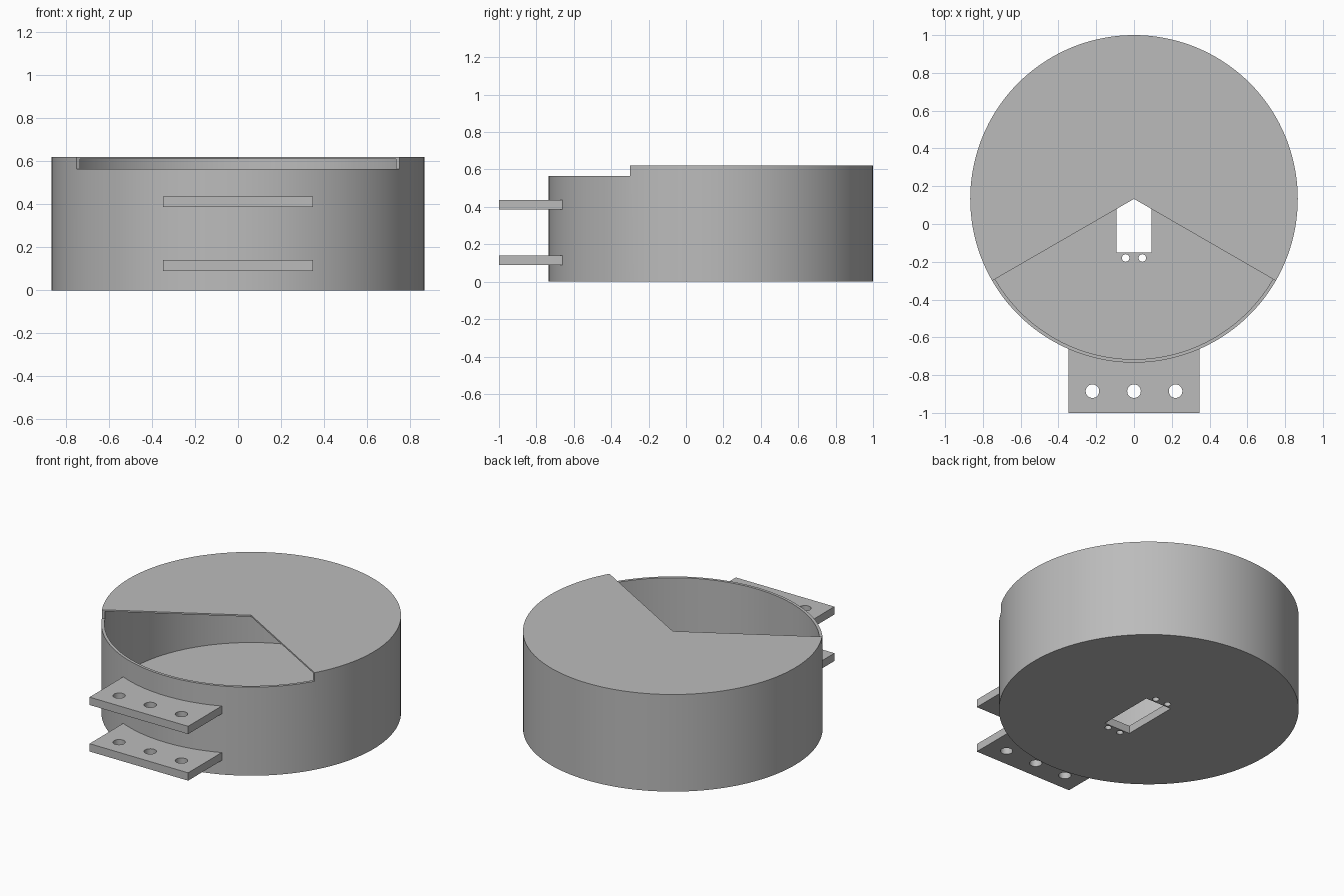
import bpy, bmesh, math

if "Cube" in bpy.data.objects:
    bpy.data.objects.remove(bpy.data.objects["Cube"], do_unlink=True)

CY = 0.133         # drum axis, y
R, R_IN = 0.867, 0.849
H, RIM, LID, FLOOR = 0.62, 0.565, 0.01, 0.05

grey = bpy.data.materials.new("plain grey")
grey.use_nodes = True
grey.diffuse_color = (0.5, 0.5, 0.5, 1)
grey.node_tree.nodes["Principled BSDF"].inputs["Base Color"].default_value = (0.5, 0.5, 0.5, 1)


def prism(name, outline, z0, z1):
    """Extrude a counter-clockwise outline from z0 to z1."""
    bm = bmesh.new()
    face = bm.faces.new([bm.verts.new((x, y, z0)) for x, y in outline])
    top = bmesh.ops.extrude_face_region(bm, geom=[face])
    verts = [g for g in top["geom"] if isinstance(g, bmesh.types.BMVert)]
    bmesh.ops.translate(bm, verts=verts, vec=(0, 0, z1 - z0))
    bmesh.ops.recalc_face_normals(bm, faces=bm.faces)
    mesh = bpy.data.meshes.new(name)
    bm.to_mesh(mesh)
    bm.free()
    mesh.materials.append(grey)
    obj = bpy.data.objects.new(name, mesh)
    bpy.context.collection.objects.link(obj)
    return obj


def circle(x, y, r, n):
    return [(x + r * math.cos(math.tau * i / n), y + r * math.sin(math.tau * i / n))
            for i in range(n)]


def rect(x0, x1, y0, y1):
    return [(x0, y0), (x1, y0), (x1, y1), (x0, y1)]


def select(obj):
    bpy.ops.object.select_all(action="DESELECT")
    obj.select_set(True)
    bpy.context.view_layer.objects.active = obj


def cut(obj, outline, z0, z1):
    """Subtract a prism from the object and discard the cutter."""
    cutter = prism("cutter", outline, z0, z1)
    cutter.hide_render = True
    mod = obj.modifiers.new("cut", "BOOLEAN")
    mod.operation, mod.solver, mod.object = "DIFFERENCE", "EXACT", cutter
    select(obj)
    bpy.ops.object.modifier_apply(modifier=mod.name)
    bpy.data.objects.remove(cutter, do_unlink=True)


def finish(obj):
    select(obj)
    bpy.ops.object.shade_smooth_by_angle(angle=math.radians(30))


# Hollow drum with a thin lid
drum = prism("drum", circle(0, CY, R, 144), 0, H)
cut(drum, circle(0, CY, R_IN, 144), FLOOR, H - LID)

# Third of the lid and its rim removed at the front
reach = 2
dx, dy = reach * math.cos(math.pi / 6), reach * math.sin(math.pi / 6)
cut(drum, [(0, CY), (-dx, CY - dy), (dx, CY - dy)], RIM, H + 0.1)

# Slot in the floor with a pair of screw holes at each end
cut(drum, rect(-0.092, 0.092, -0.152, 0.22), -0.1, 0.2)
for y in (-0.18, 0.248):
    for x in (-0.044, 0.044):
        cut(drum, circle(x, y, 0.02, 24), -0.1, 0.2)
finish(drum)

# Two mounting plates that hug the drum, three bolt holes each
for name, z in (("lower_bracket", 0.09), ("upper_bracket", 0.387)):
    plate = prism(name, rect(-0.348, 0.348, -1, -0.6), z, z + 0.05)
    cut(plate, circle(0, CY, R - 0.004, 144), z - 0.1, z + 0.2)
    for x in (-0.22, 0, 0.22):
        cut(plate, circle(x, -0.885, 0.036, 32), z - 0.1, z + 0.2)
    finish(plate)
